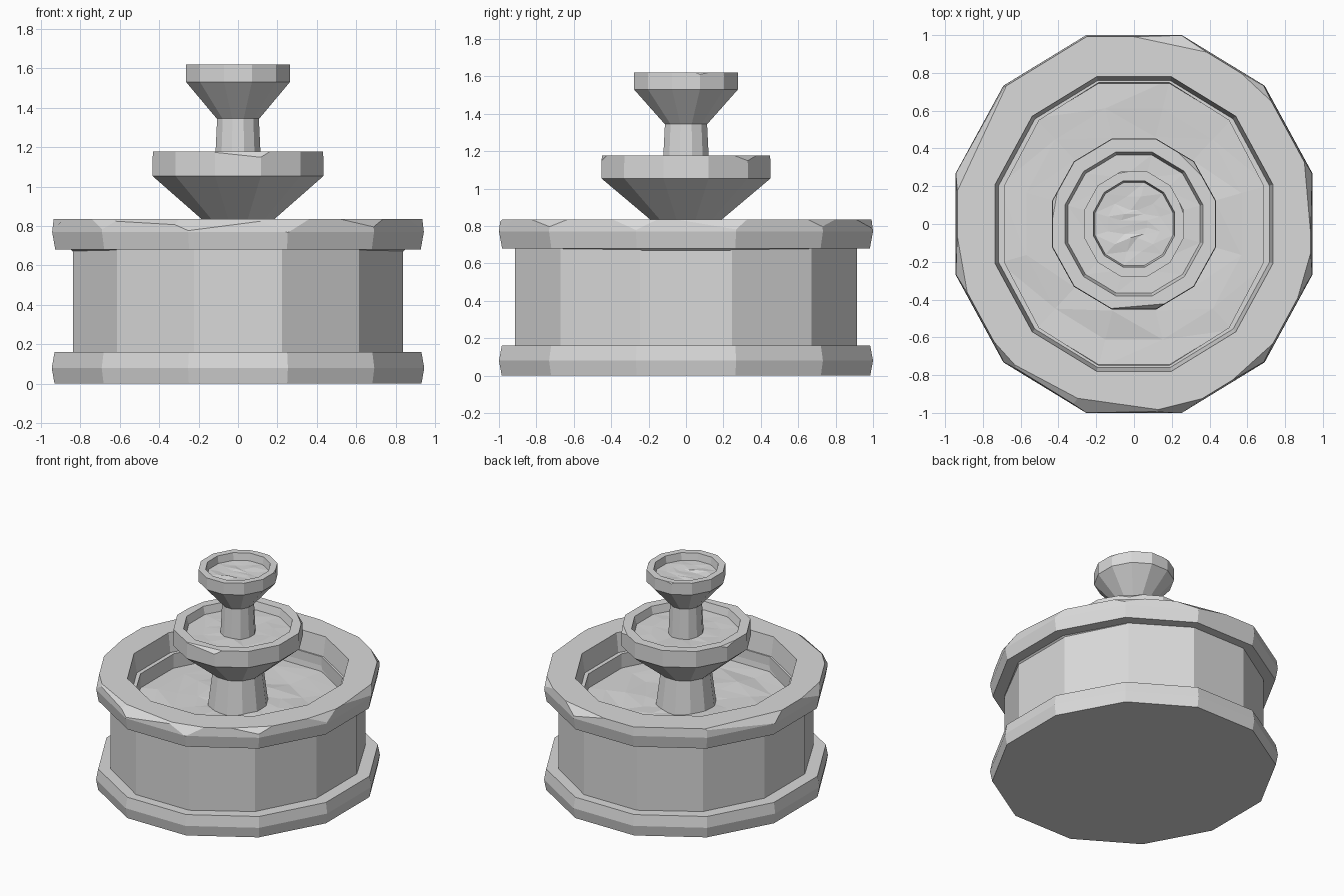
import bpy, bmesh, math, random
from mathutils import Vector

random.seed(4)
SIDES = 12

old = bpy.data.objects.get("Cube")
if old:
    bpy.data.objects.remove(old, do_unlink=True)

stone = bpy.data.materials.new("pale_grey_stone")
stone.use_nodes = True
GREY = (0.7, 0.7, 0.7, 1)
stone.diffuse_color = GREY
stone.node_tree.nodes["Principled BSDF"].inputs["Base Color"].default_value = GREY


def add_ring(bm, apothem, z, sx):
    """Twelve-sided ring with flat sides towards the axes."""
    r = apothem / math.cos(math.pi / SIDES)
    angles = [math.tau * (i + 0.5) / SIDES for i in range(SIDES)]
    return [bm.verts.new((r * math.cos(a) * sx, r * math.sin(a), z)) for a in angles]


def bridge(bm, lower, upper):
    for i in range(SIDES):
        j = (i + 1) % SIDES
        bm.faces.new((lower[i], lower[j], upper[j], upper[i]))


def chip(bm, degrees, depth, tilt):
    """Slice a shallow flake off the upper outer edge."""
    a, t = math.radians(degrees), math.radians(tilt)
    n = Vector((math.cos(a) * math.cos(t), math.sin(a) * math.cos(t), math.sin(t)))
    reach = max(n.dot(v.co) for v in bm.verts) - depth
    cut = bmesh.ops.bisect_plane(bm, geom=bm.verts[:] + bm.edges[:] + bm.faces[:],
                                 plane_co=n * reach, plane_no=n, clear_outer=True)
    edges = [e for e in cut["geom_cut"] if isinstance(e, bmesh.types.BMEdge)]
    bmesh.ops.holes_fill(bm, edges=edges, sides=0)


def finish(bm, name):
    bmesh.ops.recalc_face_normals(bm, faces=bm.faces[:])
    mesh = bpy.data.meshes.new(name)
    bm.to_mesh(mesh)
    bm.free()
    mesh.materials.append(stone)
    obj = bpy.data.objects.new(name, mesh)
    bpy.context.collection.objects.link(obj)
    return obj


def turned(name, profile, sx, hollow=False, chips=()):
    """Revolve a profile; hollow joins its ends, otherwise they are capped."""
    bm = bmesh.new()
    rings = [add_ring(bm, r, z, sx) for r, z in profile]
    for a, b in zip(rings, rings[1:]):
        bridge(bm, a, b)
    if hollow:
        bridge(bm, rings[-1], rings[0])
    else:
        bm.faces.new(rings[0])
        bm.faces.new(rings[-1])
    bmesh.ops.recalc_face_normals(bm, faces=bm.faces[:])
    for degrees, depth, tilt in chips:
        chip(bm, degrees, depth, tilt)
    return finish(bm, name)


def pool(name, radius, z, sx, lump, steps):
    """Slightly uneven surface filling a basin."""
    bm = bmesh.new()
    rings = [add_ring(bm, radius * k / steps, z, sx) for k in range(1, steps + 1)]
    for a, b in zip(rings, rings[1:]):
        bridge(bm, a, b)
    bm.faces.new(rings[0])
    bmesh.ops.triangulate(bm, faces=bm.faces[:])
    for ring in rings[:-1]:
        for v in ring:
            v.co.z += random.uniform(-lump, lump)
    return finish(bm, name)


# Plinth and drum
turned("base_step", [(0.985, 0), (1, 0.08), (0.985, 0.16)], 0.945)
turned("basin_drum", [(0.915, 0.15), (0.915, 0.69), (0.75, 0.69), (0.75, 0.5)], 0.915)

# Worn basin rim
rim_chips = [(a, random.uniform(0.02, 0.035), random.uniform(30, 55))
             for a in (5, 344, 47, 78, 155, 190, 222, 242, 262, 284, 312)]
turned("basin_rim", [(0.74, 0.55), (0.78, 0.835), (0.992, 0.835),
                     (1, 0.77), (0.983, 0.68), (0.9, 0.68)],
       0.943, hollow=True, chips=rim_chips)
pool("basin_pool", 0.765, 0.58, 0.93, 0.012, 5)

# Middle tier
turned("lower_stem", [(0.215, 0.55), (0.175, 0.86)], 0.95)
turned("middle_bowl", [(0.18, 0.825), (0.453, 1.055), (0.45, 1.178),
                       (0.38, 1.178), (0.36, 1.1)], 0.96,
       chips=[(45, 0.018, 40), (275, 0.018, 40), (170, 0.012, 45)])
pool("middle_pool", 0.366, 1.12, 0.96, 0.005, 3)

# Top tier
turned("upper_stem", [(0.125, 1.1), (0.112, 1.36)], 0.94)
turned("top_bowl", [(0.114, 1.345), (0.278, 1.53), (0.278, 1.62),
                    (0.228, 1.62), (0.215, 1.54)], 0.945,
       chips=[(100, 0.006, 40), (20, 0.006, 40)])
pool("top_pool", 0.219, 1.565, 0.945, 0.006, 3)
